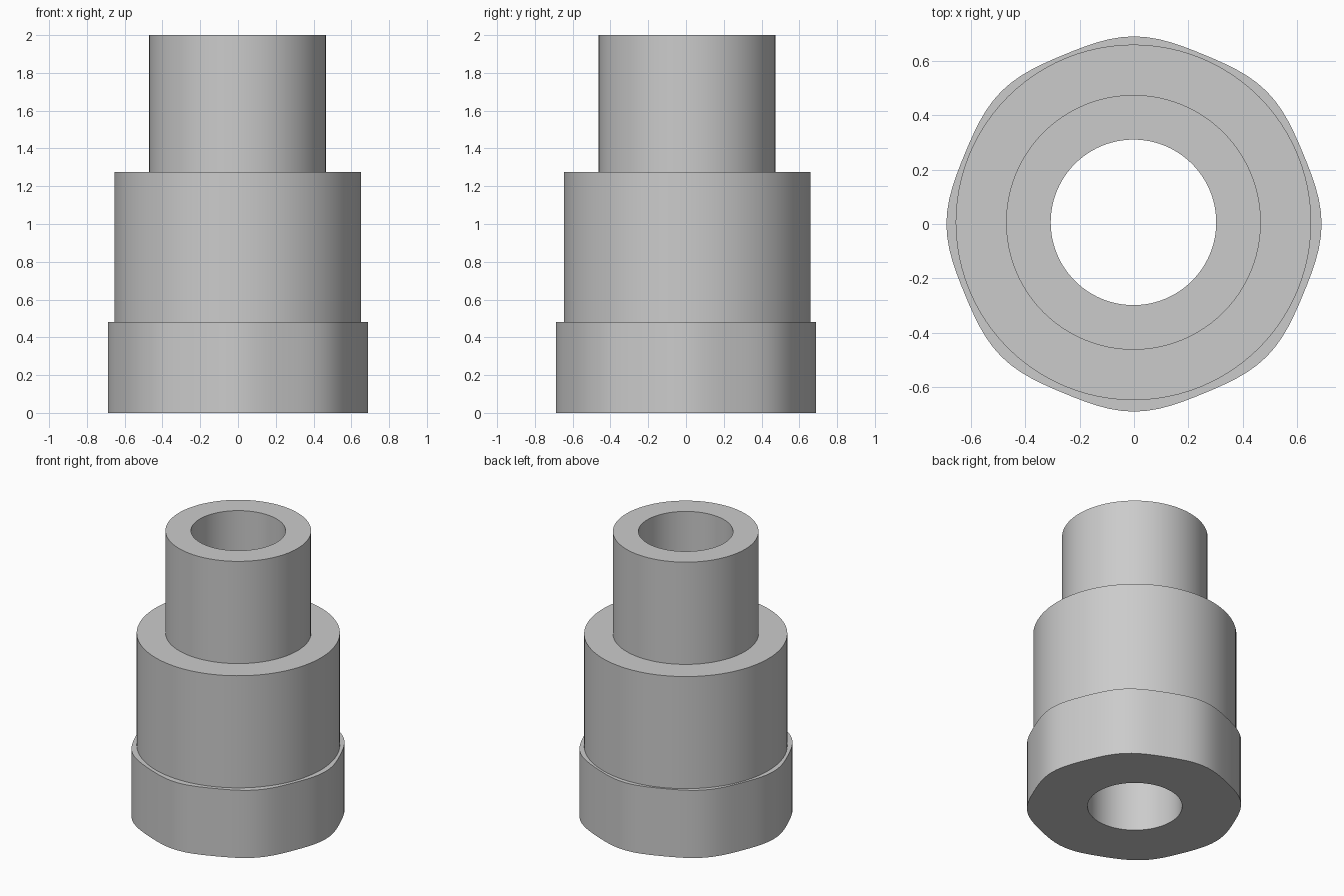
import bpy, bmesh, math

cube = bpy.data.objects.get("Cube")
if cube:
    bpy.data.objects.remove(cube)

SEGMENTS = 96
CENTRE = (-0.002, 0.006)      # axis of the bore and the turned steps

grey = bpy.data.materials.new("plain_grey")
grey.use_nodes = True
colour = (0.6, 0.6, 0.6, 1)
grey.diffuse_color = colour
grey.node_tree.nodes["Principled BSDF"].inputs["Base Color"].default_value = colour

# Closed section: radius, height, and whether the ring belongs to the lobed collar
section = [
    (0.304, 0.0, False),
    (0.681, 0.0, True),
    (0.681, 0.48, True),
    (0.653, 0.48, False),
    (0.653, 1.275, False),
    (0.468, 1.275, False),
    (0.468, 2.0, False),
    (0.304, 2.0, False),
]


def ring(bm, radius, z, lobed):
    """One ring of vertices; the collar has eight shallow lobes."""
    verts = []
    cx, cy = (0, 0) if lobed else CENTRE
    for i in range(SEGMENTS):
        a = math.tau * i / SEGMENTS
        r = radius + (0.008 * math.cos(8 * a) if lobed else 0)
        verts.append(bm.verts.new((cx + r * math.cos(a), cy + r * math.sin(a), z)))
    return verts


# Stepped sleeve with a through bore
bm = bmesh.new()
rings = [ring(bm, *point) for point in section]
for k, lower in enumerate(rings):
    upper = rings[(k + 1) % len(rings)]
    for i in range(SEGMENTS):
        j = (i + 1) % SEGMENTS
        bm.faces.new((lower[i], lower[j], upper[j], upper[i]))
bmesh.ops.recalc_face_normals(bm, faces=bm.faces)

mesh = bpy.data.meshes.new("stepped_sleeve")
bm.to_mesh(mesh)
bm.free()
mesh.materials.append(grey)
sleeve = bpy.data.objects.new("stepped_sleeve", mesh)
bpy.context.collection.objects.link(sleeve)

# Smooth round walls, crisp step edges
bpy.ops.object.select_all(action="DESELECT")
sleeve.select_set(True)
bpy.context.view_layer.objects.active = sleeve
bpy.ops.object.shade_smooth_by_angle(angle=math.radians(30))
